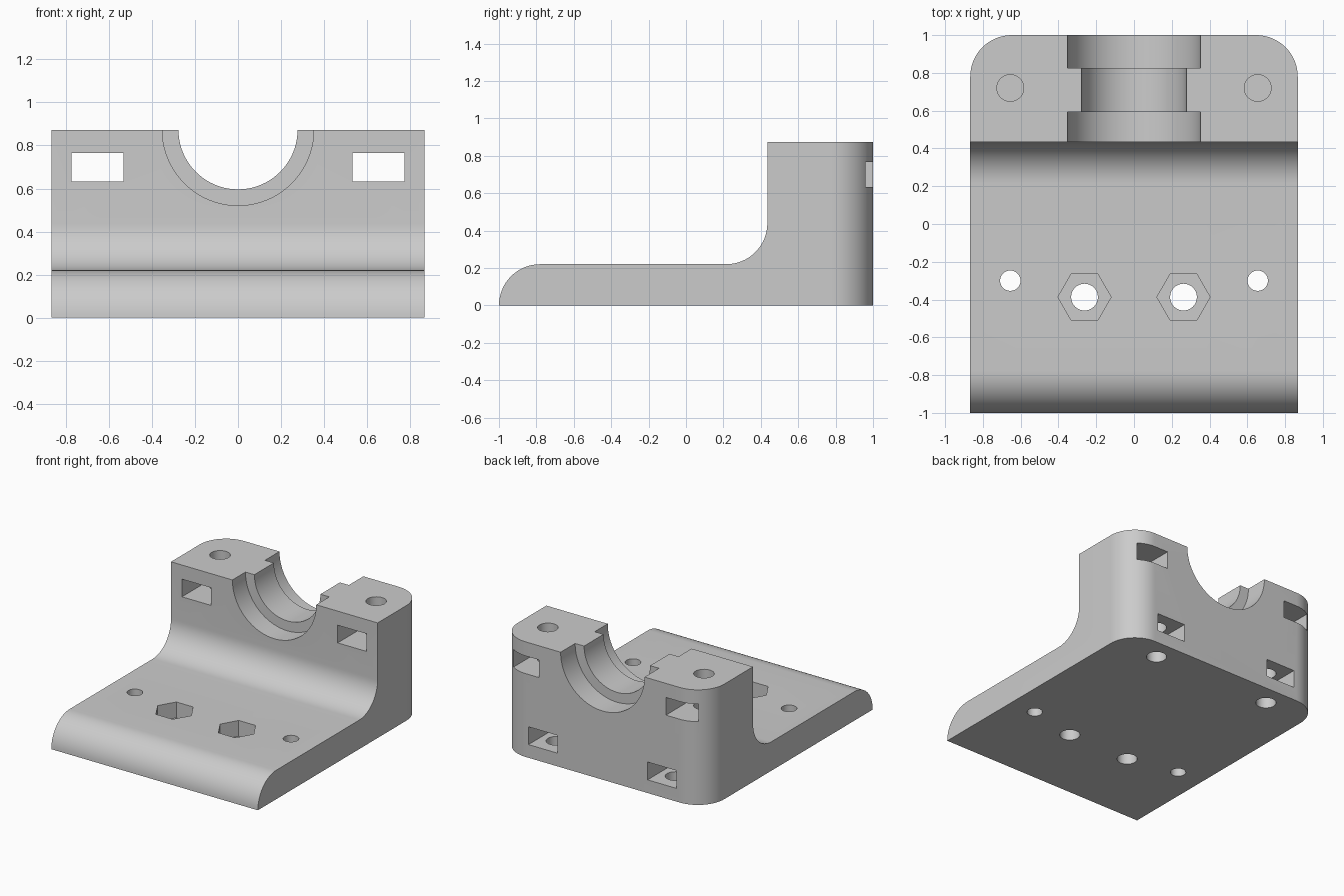
import bpy, bmesh
from math import pi, sin, cos, radians
from mathutils import Matrix

if "Cube" in bpy.data.objects:
    bpy.data.objects.remove(bpy.data.objects["Cube"])

W, TOP, BASE, R = 0.867, 0.873, 0.22, 0.22   # half width, wall height, base thickness, rounding
WALL = 0.435                                 # front of the upright wall

grey = bpy.data.materials.new("plain grey")
grey.use_nodes = True
colour = (0.6, 0.6, 0.6, 1)
grey.diffuse_color = colour
grey.node_tree.nodes["Principled BSDF"].inputs["Base Color"].default_value = colour


def make_object(name, bm):
    bmesh.ops.recalc_face_normals(bm, faces=bm.faces[:])
    mesh = bpy.data.meshes.new(name)
    bm.to_mesh(mesh)
    bm.free()
    mesh.materials.append(grey)
    ob = bpy.data.objects.new(name, mesh)
    bpy.context.collection.objects.link(ob)
    return ob


def arc(cy, cz, start, end, steps=16):
    angles = [radians(start + (end - start) * i / steps) for i in range(steps + 1)]
    return [(cy + R * cos(a), cz + R * sin(a)) for a in angles]


# Bracket body: side profile swept across the width
profile = arc(-1 + R, 0, 180, 90) + arc(WALL - R, BASE + R, 270, 360)
profile += [(WALL, TOP), (1, TOP), (1, 0)]
bm = bmesh.new()
face = bm.faces.new([bm.verts.new((-W, y, z)) for y, z in profile])
sweep = bmesh.ops.extrude_face_region(bm, geom=[face])
bmesh.ops.translate(bm, verts=[v for v in sweep["geom"] if isinstance(v, bmesh.types.BMVert)],
                    vec=(2 * W, 0, 0))
# Round the two upright back corners
back = [e for e in bm.edges if all(v.co.y > 0.99 for v in e.verts)
        and abs(e.verts[0].co.z - e.verts[1].co.z) > 0.5]
bmesh.ops.bevel(bm, geom=back, offset=R, segments=16, profile=0.5, affect='EDGES')
body = make_object("bracket_body", bm)

cutters = []


def add_cutter(name, bm):
    ob = make_object(name, bm)
    ob.hide_render = True
    cutters.append(ob)


def cut_cylinder(name, x, y, z0, z1, radius, sides=32):
    bm = bmesh.new()
    bmesh.ops.create_cone(bm, cap_ends=True, segments=sides, radius1=radius, radius2=radius,
                          depth=z1 - z0, matrix=Matrix.Translation((x, y, (z0 + z1) / 2)))
    add_cutter(name, bm)


def cut_box(name, x0, x1, y0, y1, z0, z1):
    bm = bmesh.new()
    place = Matrix.Translation(((x0 + x1) / 2, (y0 + y1) / 2, (z0 + z1) / 2))
    size = Matrix.Diagonal((x1 - x0, y1 - y0, z1 - z0, 1))
    bmesh.ops.create_cube(bm, size=1, matrix=place @ size)
    add_cutter(name, bm)


def cut_groove(name, y0, y1, radius):
    bm = bmesh.new()
    place = Matrix.Translation((0, (y0 + y1) / 2, TOP)) @ Matrix.Rotation(pi / 2, 4, 'X')
    bmesh.ops.create_cone(bm, cap_ends=True, segments=80, radius1=radius, radius2=radius,
                          depth=y1 - y0, matrix=place)
    add_cutter(name, bm)


# Stepped half-round cradle
cut_groove("cradle_narrow", 0.3, 1.1, 0.277)
cut_groove("cradle_front", 0.3, 0.592, 0.352)
cut_groove("cradle_back", 0.826, 1.1, 0.352)

# Holes, nut pockets and slots on both sides
for side, s in (("left", 1), ("right", -1)):
    cut_cylinder(side + "_base_hole", s * 0.655, -0.3, -0.1, 0.4, 0.054)
    cut_cylinder(side + "_bolt_hole", s * 0.262, -0.387, -0.1, 0.4, 0.071)
    cut_cylinder(side + "_hex_pocket", s * 0.262, -0.387, 0.1, 0.4, 0.141, 6)
    cut_cylinder(side + "_top_hole", s * 0.655, 0.72, 0.5, 1, 0.071)
    cut_cylinder(side + "_rear_hole", s * 0.5, 0.84, -0.1, 0.36, 0.071)
    upper, lower = sorted((s * 0.532, s * 0.775)), sorted((s * 0.378, s * 0.622))
    cut_box(side + "_upper_slot", *upper, 0.3, 1.1, 0.632, 0.766)
    cut_box(side + "_lower_slot", *lower, 0.72, 1.1, 0.1, 0.235)

# Stand hexagons with points along x
for ob in cutters:
    if "hex" in ob.name:
        if max(v.co.y for v in ob.data.vertices) + 0.387 > 0.13:
            centre = sum((v.co for v in ob.data.vertices), ob.data.vertices[0].co * 0) / 12
            ob.data.transform(Matrix.Translation(centre) @ Matrix.Rotation(pi / 6, 4, 'Z')
                              @ Matrix.Translation(-centre))

# Apply the cuts one after another
bpy.context.view_layer.objects.active = body
body.select_set(True)
for ob in cutters:
    mod = body.modifiers.new(ob.name, 'BOOLEAN')
    mod.operation, mod.solver, mod.object = 'DIFFERENCE', 'EXACT', ob
    bpy.ops.object.modifier_apply(modifier=mod.name)
for ob in cutters:
    bpy.data.objects.remove(ob)

bpy.ops.object.select_all(action='DESELECT')
body.select_set(True)
bpy.ops.object.shade_smooth_by_angle(angle=radians(30))
